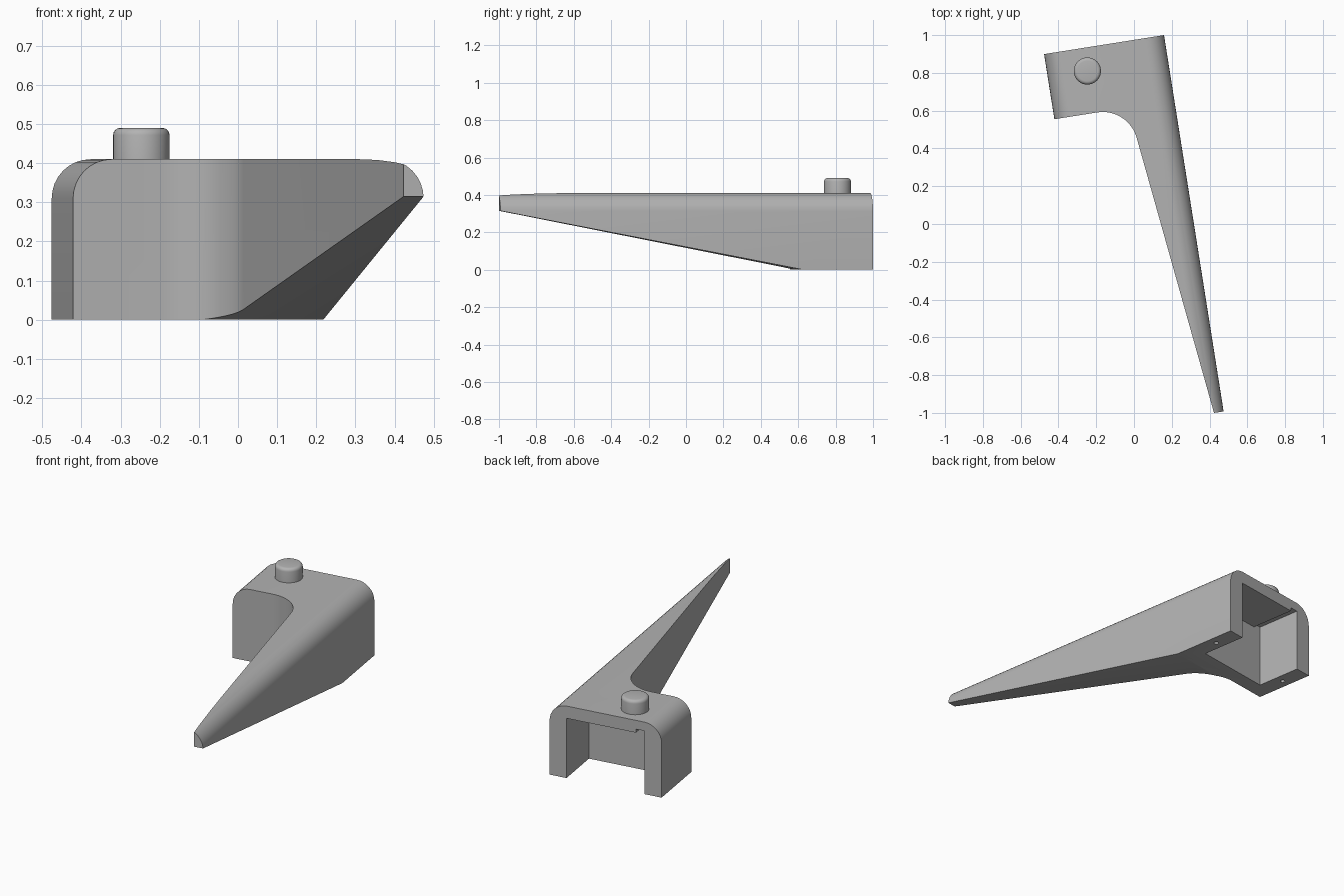
import bpy, bmesh, math
from mathutils import Matrix, Vector

default = bpy.data.objects.get("Cube")
if default:
    bpy.data.objects.remove(default, do_unlink=True)

# Local frame: origin at the back corner, u across the back, v along the arm
FRAME = Matrix.Translation((0.159, 1.0, 0)) @ Matrix.Rotation(math.radians(9), 4, 'Z')
WIDTH, LENGTH, HEIGHT, ROUND = 0.643, 2.017, 0.41, 0.1
WALL, BLOCK = 0.097, 0.349

grey = bpy.data.materials.new("warm_grey")
grey.use_nodes = True
grey.diffuse_color = (0.45, 0.45, 0.45, 1)
grey.node_tree.nodes["Principled BSDF"].inputs["Base Color"].default_value = (0.45, 0.45, 0.45, 1)


def add_object(name, bm, matrix=FRAME):
    bmesh.ops.recalc_face_normals(bm, faces=bm.faces)
    mesh = bpy.data.meshes.new(name)
    bm.to_mesh(mesh)
    bm.free()
    mesh.transform(matrix)
    mesh.materials.append(grey)
    obj = bpy.data.objects.new(name, mesh)
    bpy.context.collection.objects.link(obj)
    return obj


def prism(name, points, sweep):
    bm = bmesh.new()
    face = bm.faces.new([bm.verts.new(p) for p in points])
    moved = bmesh.ops.extrude_face_region(bm, geom=[face])["geom"]
    bmesh.ops.translate(bm, vec=sweep, verts=[g for g in moved if isinstance(g, bmesh.types.BMVert)])
    return add_object(name, bm)


def box(name, u0, u1, v0, v1, z0, z1):
    base = [(u0, v0, z0), (u1, v0, z0), (u1, v1, z0), (u0, v1, z0)]
    return prism(name, base, (0, 0, z1 - z0))


def cylinder(name, radius, u, v, z0, z1, bevel=0.0):
    bm = bmesh.new()
    bmesh.ops.create_cone(bm, cap_ends=True, segments=40, radius1=radius, radius2=radius,
                          depth=z1 - z0, matrix=Matrix.Translation((u, v, (z0 + z1) / 2)))
    if bevel:
        rim = [e for e in bm.edges if all(vert.co.z > z1 - 0.001 for vert in e.verts)]
        bmesh.ops.bevel(bm, geom=rim, offset=bevel, segments=4, profile=0.5, affect='EDGES')
    return add_object(name, bm)


def arc(cx, cy, radius, start, end, steps):
    angles = [math.radians(start + (end - start) * i / steps) for i in range(steps + 1)]
    return [(cx + radius * math.cos(a), cy + radius * math.sin(a)) for a in angles]


def carve(target, cutter):
    cutter.hide_render = True
    mod = target.modifiers.new(cutter.name, 'BOOLEAN')
    mod.operation, mod.solver, mod.object = 'DIFFERENCE', 'EXACT', cutter
    bpy.context.view_layer.objects.active = target
    bpy.ops.object.modifier_apply(modifier=mod.name)
    bpy.data.objects.remove(cutter, do_unlink=True)


def smooth(obj):
    bpy.ops.object.select_all(action='DESELECT')
    obj.select_set(True)
    bpy.context.view_layer.objects.active = obj
    bpy.ops.object.shade_smooth_by_angle(angle=math.radians(30))


# Body: arched cross-section swept the full length
spring = HEIGHT - ROUND
section = [(-WIDTH, 0), (0, 0)]
section += arc(-ROUND, spring, ROUND, 0, 90, 8)
section += arc(ROUND - WIDTH, spring, ROUND, 90, 180, 8)
body = prism("body_with_arm", [(u, 0, z) for u, z in section], (0, -LENGTH, 0))

# Side notch with a fillet, leaving the tapering arm
radius, turn = 0.186, 83.3
fillet = arc(-0.413, -BLOCK - radius, radius, 90, 90 - turn, 16)
slope = math.radians(turn)
reach = 1.65
end = (fillet[-1][0] + reach * math.cos(slope), fillet[-1][1] - reach * math.sin(slope))
outline = [(-1, -BLOCK)] + fillet + [end, (-1, end[1])]
carve(body, prism("side_notch", [(u, v, -0.1) for u, v in outline], (0, 0, 1)))

# Underside of the arm rising to the tip
start, rise = -0.377, 0.315
grade = rise / (LENGTH + start)
wedge = [(start, 0), (start - 2, 2 * grade), (start - 2, -0.2), (start, -0.2)]
carve(body, prism("underside_wedge", [(-1, v, z) for v, z in wedge], (2, 0, 0)))

# Hollow open at the back and below, with a shallow slot in its ceiling
carve(body, box("hollow", WALL - WIDTH, -WALL, -0.264, 0.1, -0.1, 0.34))
carve(body, box("ceiling_slot", WALL - WIDTH, WALL - WIDTH + 0.05, -0.264, 0.1, 0.2, 0.36))

# Pin holes in the wall bottoms
for u in (-WALL / 2, WALL / 2 - WIDTH):
    carve(body, cylinder("pin_hole", 0.012, u, -0.145, -0.1, 0.1))
smooth(body)

# Round button on top
spot = FRAME.inverted() @ Vector((-0.247, 0.81, 0))
smooth(cylinder("top_button", 0.072, spot.x, spot.y, 0.39, 0.49, 0.018))
